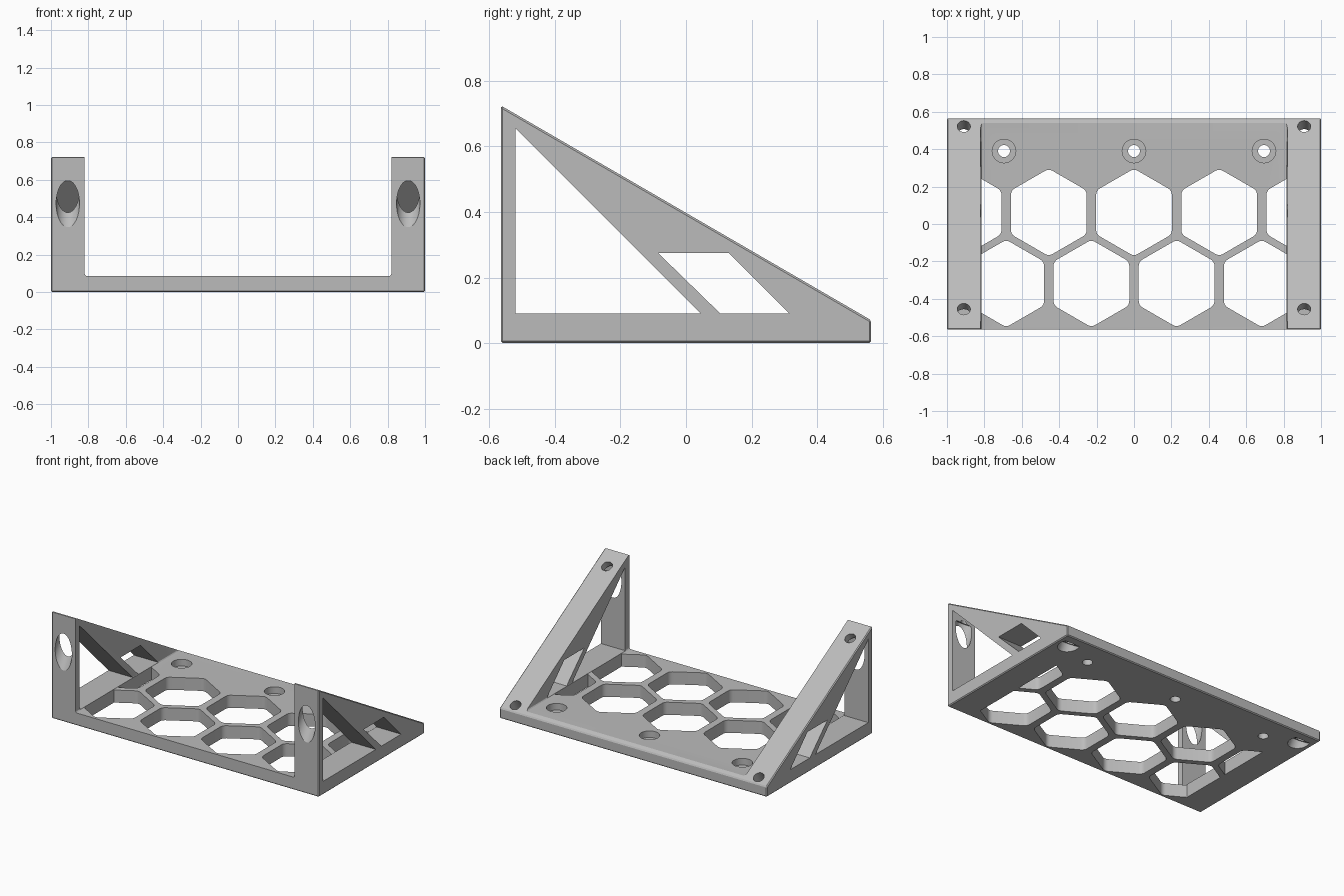
import bpy, bmesh, math
from mathutils import Vector, Matrix

old = bpy.data.objects.get("Cube")
if old:
    bpy.data.objects.remove(old, do_unlink=True)

grey = bpy.data.materials.new("plain grey")
grey.use_nodes = True
colour = (0.5, 0.5, 0.5, 1)
grey.diffuse_color = colour
grey.node_tree.nodes["Principled BSDF"].inputs["Base Color"].default_value = colour

HALF_X, HALF_Y, INNER_X = 1.0, 0.565, 0.82
PLATE_Z, BACK_Z, PEAK_Z = 0.085, 0.07, 0.725
SLOPE = (PEAK_Z - BACK_Z) / (2 * HALF_Y)
FRAME_X = (HALF_X + INNER_X) / 2


def finish(bm, name):
    bmesh.ops.recalc_face_normals(bm, faces=bm.faces)
    mesh = bpy.data.meshes.new(name)
    bm.to_mesh(mesh)
    bm.free()
    mesh.materials.append(grey)
    ob = bpy.data.objects.new(name, mesh)
    bpy.context.collection.objects.link(ob)
    return ob


def prism(name, points, depth, clip=None, bevel=None):
    """Extrude a flat outline along a vector, with optional x clip and edge bevel."""
    bm = bmesh.new()
    bm.faces.new([bm.verts.new(p) for p in points])
    if clip:
        for side in (-1, 1):
            geom = bm.verts[:] + bm.edges[:] + bm.faces[:]
            bmesh.ops.bisect_plane(bm, geom=geom, plane_co=(side * clip, 0, 0),
                                   plane_no=(side, 0, 0), clear_outer=True)
    out = bmesh.ops.extrude_face_region(bm, geom=bm.faces[:], use_keep_orig=True)
    verts = [g for g in out["geom"] if isinstance(g, bmesh.types.BMVert)]
    bmesh.ops.translate(bm, verts=verts, vec=depth)
    if bevel:
        width, segments, rule = bevel
        bmesh.ops.recalc_face_normals(bm, faces=bm.faces)
        bmesh.ops.bevel(bm, geom=[e for e in bm.edges if rule(e)], offset=width,
                        segments=segments, profile=0.5, affect='EDGES')
    return finish(bm, name)


def side_prism(name, outline, x0, x1, bevel=None):
    return prism(name, [(x0, y, z) for y, z in outline], (x1 - x0, 0, 0), bevel=bevel)


def rod(name, radius, start, end):
    start, end = Vector(start), Vector(end)
    axis = end - start
    turn = axis.to_track_quat('Z', 'Y').to_matrix().to_4x4()
    bm = bmesh.new()
    bmesh.ops.create_cone(bm, cap_ends=True, segments=40, radius1=radius, radius2=radius,
                          depth=axis.length,
                          matrix=Matrix.Translation((start + end) / 2) @ turn)
    return finish(bm, name)


def rounded_hexagon(cx, cy, flats, r, z):
    """Pointed-top hexagon with rounded corners."""
    inset = (flats - 2 * r) / math.sqrt(3)
    points = []
    for corner in range(6):
        a = math.radians(30 + 60 * corner)
        for step in range(5):
            b = a + math.radians(-30 + 15 * step)
            points.append((cx + inset * math.cos(a) + r * math.cos(b),
                           cy + inset * math.sin(a) + r * math.sin(b), z))
    return points


# Solid wedge that the whole bracket is cut from
wedge = [(-HALF_Y, 0), (HALF_Y, 0), (HALF_Y, BACK_Z), (-HALF_Y, PEAK_Z)]
bracket = side_prism("wedge_bracket", wedge, -HALF_X, HALF_X,
                     bevel=(0.006, 1, lambda e: True))
cutters = []

# Space between the side frames, with a small fillet along the floor
gap = [(-0.7, PLATE_Z), (0.7, PLATE_Z), (0.7, 1), (-0.7, 1)]
cutters.append(side_prism(
    "gap_cutter", gap, -INNER_X, INNER_X,
    bevel=(0.014, 3, lambda e: all(v.co.z < 0.1 and abs(v.co.x) > 0.8 for v in e.verts)
           and abs(e.verts[0].co.y - e.verts[1].co.y) > 1)))

# Triangular and slanted windows in both side frames
windows = [[(-0.52, 0.09), (0.045, 0.09), (-0.52, 0.655)],
           [(0.105, 0.09), (0.315, 0.09), (0.13, 0.275), (-0.085, 0.275)]]
for side in (-1, 1):
    for outline in windows:
        cutters.append(side_prism("window_cutter", outline, side * 0.8, side * 1.1))

# Honeycomb openings in the base plate
PITCH = 0.4555
for row_y, columns in ((0.062, (-2, -1, 0, 1, 2)), (-0.318, (-1.5, -0.5, 0.5, 1.5))):
    for column in columns:
        outline = rounded_hexagon(column * PITCH, row_y, 0.405, 0.04, -0.1)
        cutters.append(prism("honeycomb_cutter", outline, (0, 0, 0.22), clip=0.816))

# Counterbored screw holes in the base plate
for x in (-0.695, 0, 0.695):
    cutters.append(rod("plate_hole_cutter", 0.032, (x, 0.39, -0.1), (x, 0.39, 0.2)))
    cutters.append(rod("plate_bore_cutter", 0.063, (x, 0.39, 0.04), (x, 0.39, 0.2)))

# Screw holes square to the slope, bored wider from below
normal = Vector((0, SLOPE, 1)).normalized()
for x in (-FRAME_X, FRAME_X):
    for y in (-0.455, 0.522):
        top = Vector((x, y, BACK_Z + (HALF_Y - y) * SLOPE))
        seat = top - normal * 0.09
        cutters.append(rod("slope_hole_cutter", 0.035, top + normal * 0.1,
                           seat - normal * 0.05))
        cutters.append(rod("slope_bore_cutter", 0.0625, seat, seat - normal * 0.32))

# Apply every cut, then drop the helpers
bpy.context.view_layer.objects.active = bracket
bracket.select_set(True)
for cutter in cutters:
    cutter.hide_render = True
    cut = bracket.modifiers.new("cut", 'BOOLEAN')
    cut.operation = 'DIFFERENCE'
    cut.solver = 'EXACT'
    cut.object = cutter
    bpy.ops.object.modifier_apply(modifier=cut.name)
    bpy.data.objects.remove(cutter, do_unlink=True)

bpy.ops.object.shade_smooth_by_angle(angle=math.radians(25))
